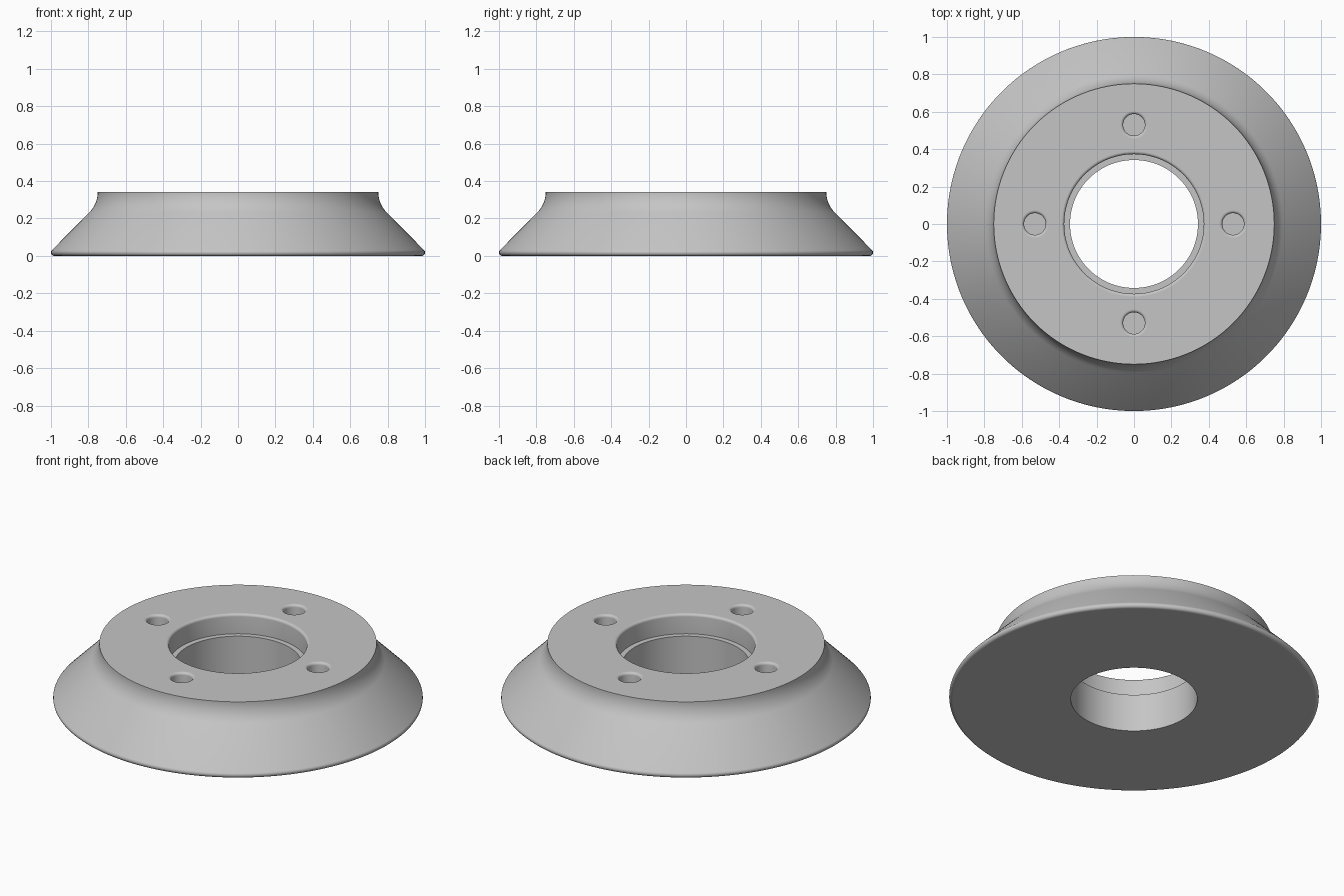
import bpy, bmesh, math
from mathutils import Matrix, Vector

cube = bpy.data.objects.get("Cube")
if cube:
    bpy.data.objects.remove(cube, do_unlink=True)

HEIGHT = 0.342
BORE, LEDGE_R, LEDGE_Z = 0.342, 0.373, 0.225
HOLE_R, HOLE_PITCH, HOLE_FLOOR, FILLET = 0.058, 0.53, 0.14, 0.015

metal = bpy.data.materials.new("grey metal")
metal.use_nodes = True
colour = (0.56, 0.56, 0.56, 1)
metal.diffuse_color = colour
metal.node_tree.nodes["Principled BSDF"].inputs["Base Color"].default_value = colour


def arc(r, z, radius, start, end, steps=8):
    """Points on a circular arc in the (radius, height) plane, angles in degrees."""
    angles = [math.radians(start + (end - start) * i / steps) for i in range(steps + 1)]
    return [(r + radius * math.cos(a), z + radius * math.sin(a)) for a in angles]


def lathe(name, profile, segments, closed):
    """Spin a profile round z; an open profile gets flat caps at both ends."""
    bm = bmesh.new()
    rings = []
    for i in range(segments):
        turn = Matrix.Rotation(math.tau * i / segments, 3, "Z")
        rings.append([bm.verts.new(turn @ Vector((r, 0, z))) for r, z in profile])
    count = len(profile)
    for i in range(segments):
        a, b = rings[i], rings[(i + 1) % segments]
        for j in range(count if closed else count - 1):
            k = (j + 1) % count
            bm.faces.new((a[j], b[j], b[k], a[k]))
    if not closed:
        bm.faces.new([ring[0] for ring in rings])
        bm.faces.new([ring[-1] for ring in rings])
    bmesh.ops.recalc_face_normals(bm, faces=bm.faces)
    mesh = bpy.data.meshes.new(name)
    bm.to_mesh(mesh)
    bm.free()
    obj = bpy.data.objects.new(name, mesh)
    bpy.context.collection.objects.link(obj)
    mesh.materials.append(metal)
    return obj


# Flange body: rounded foot, sloping skirt, concave neck, stepped bore
profile = [(BORE, 0)]
profile += arc(0.982, 0.018, 0.018, -90, 45)
profile += arc(0.905, 0.342, 0.155, 225, 180, 12)
profile += arc(LEDGE_R + FILLET, HEIGHT - FILLET, FILLET, 90, 180, 6)
profile += [(LEDGE_R, LEDGE_Z), (BORE, LEDGE_Z)]
body = lathe("flange_body", profile, 160, True)

# Blind bolt holes with rounded mouths
hole = [(HOLE_R, HOLE_FLOOR)]
hole += arc(HOLE_R + FILLET, HEIGHT - FILLET, FILLET, 180, 90, 6)
hole += [(HOLE_R + FILLET, HEIGHT + 0.05)]
for i in range(4):
    angle = i * math.pi / 2
    cutter = lathe("bolt_hole_cutter", hole, 48, False)
    cutter.location = (HOLE_PITCH * math.cos(angle), HOLE_PITCH * math.sin(angle), 0)
    cutter.hide_render = True
    cut = body.modifiers.new("bolt_hole", "BOOLEAN")
    cut.operation, cut.solver, cut.object = "DIFFERENCE", "EXACT", cutter
    bpy.context.view_layer.objects.active = body
    bpy.ops.object.modifier_apply(modifier=cut.name)
    bpy.data.objects.remove(cutter, do_unlink=True)

# Smooth curves, with the flat horizontal faces kept crisp
bpy.ops.object.select_all(action="DESELECT")
body.select_set(True)
bpy.context.view_layer.objects.active = body
bpy.ops.object.shade_smooth_by_angle(angle=math.radians(30))
bm = bmesh.new()
bm.from_mesh(body.data)
for edge in bm.edges:
    if any(abs(face.normal.z) > 0.999 for face in edge.link_faces):
        edge.smooth = False
bm.to_mesh(body.data)
bm.free()
